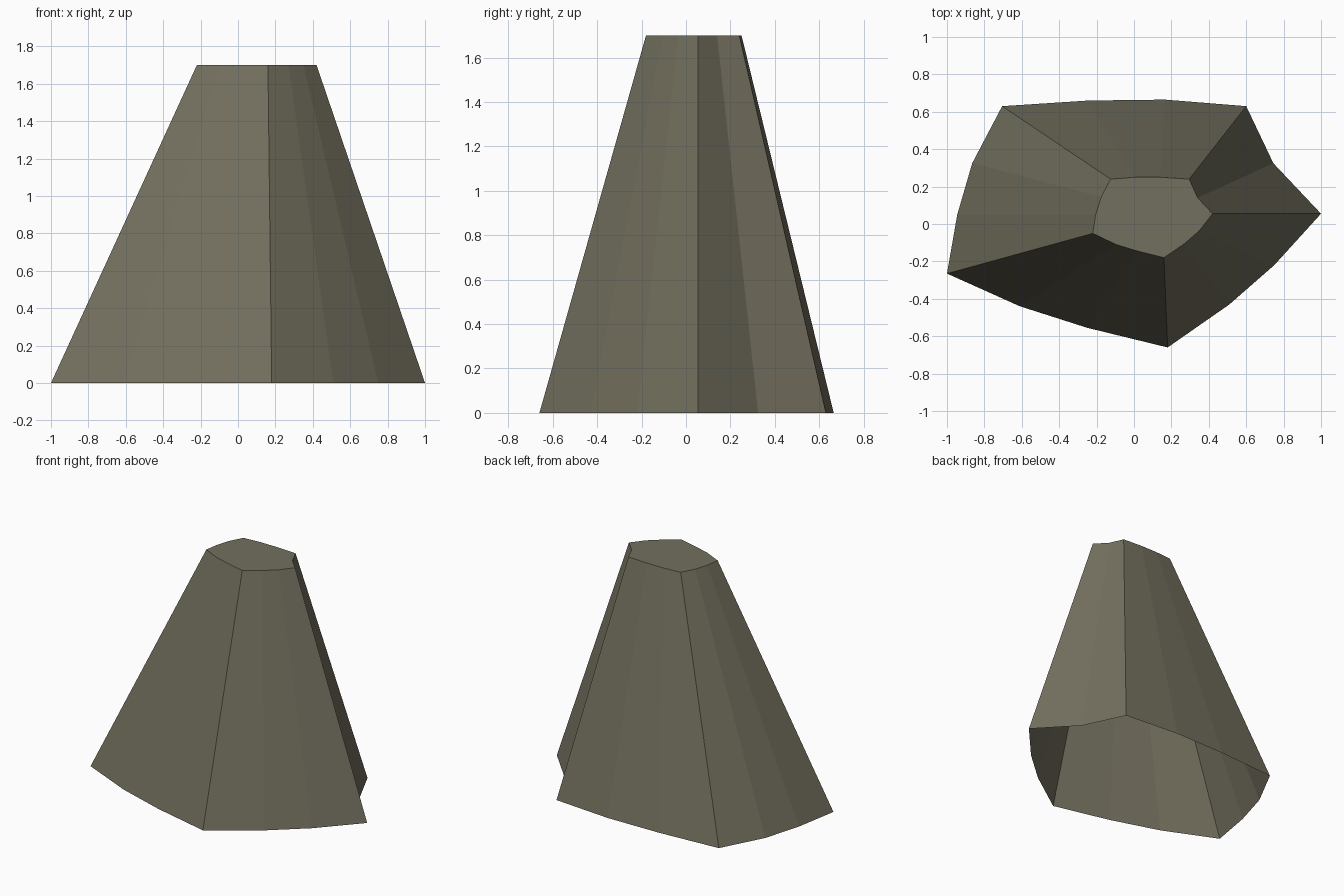
import bpy, bmesh

if "Cube" in bpy.data.objects:
    bpy.data.objects.remove(bpy.data.objects["Cube"])

HEIGHT = 1.70

# Matching outlines, counter-clockwise from the left front corner
BASE = [(-1.0, -.265), (-.61, -.44), (-.25, -.555), (.18, -.66), (.51, -.43),
        (.75, -.22), (1.0, .055), (.745, .325), (.60, .63), (.165, .665),
        (-.245, .66), (-.705, .63), (-.865, .325), (-.945, .05)]
TOP = [(-.22, -.05), (-.095, -.11), (.02, -.145), (.16, -.18), (.27, -.105),
       (.35, -.035), (.42, .055), (.34, .14), (.295, .24), (.14, .25),
       (.005, .25), (-.125, .24), (-.175, .145), (-.205, .05)]

mat = bpy.data.materials.new("olive grey")
mat.diffuse_color = (0.17, 0.16, 0.112, 1)
mat.use_nodes = True
mat.node_tree.nodes["Principled BSDF"].inputs["Base Color"].default_value = mat.diffuse_color

# Tapered shell: side walls and flat top, open underneath
bm = bmesh.new()
low = [bm.verts.new((x, y, 0)) for x, y in BASE]
high = [bm.verts.new((x, y, HEIGHT)) for x, y in TOP]
n = len(low)
for i in range(n):
    j = (i + 1) % n
    bm.faces.new((low[i], low[j], high[j], high[i]))
bm.faces.new(high)

mesh = bpy.data.meshes.new("tapered_shell")
bm.to_mesh(mesh)
bm.free()
mesh.materials.append(mat)
shell = bpy.data.objects.new("tapered_shell", mesh)
bpy.context.collection.objects.link(shell)
